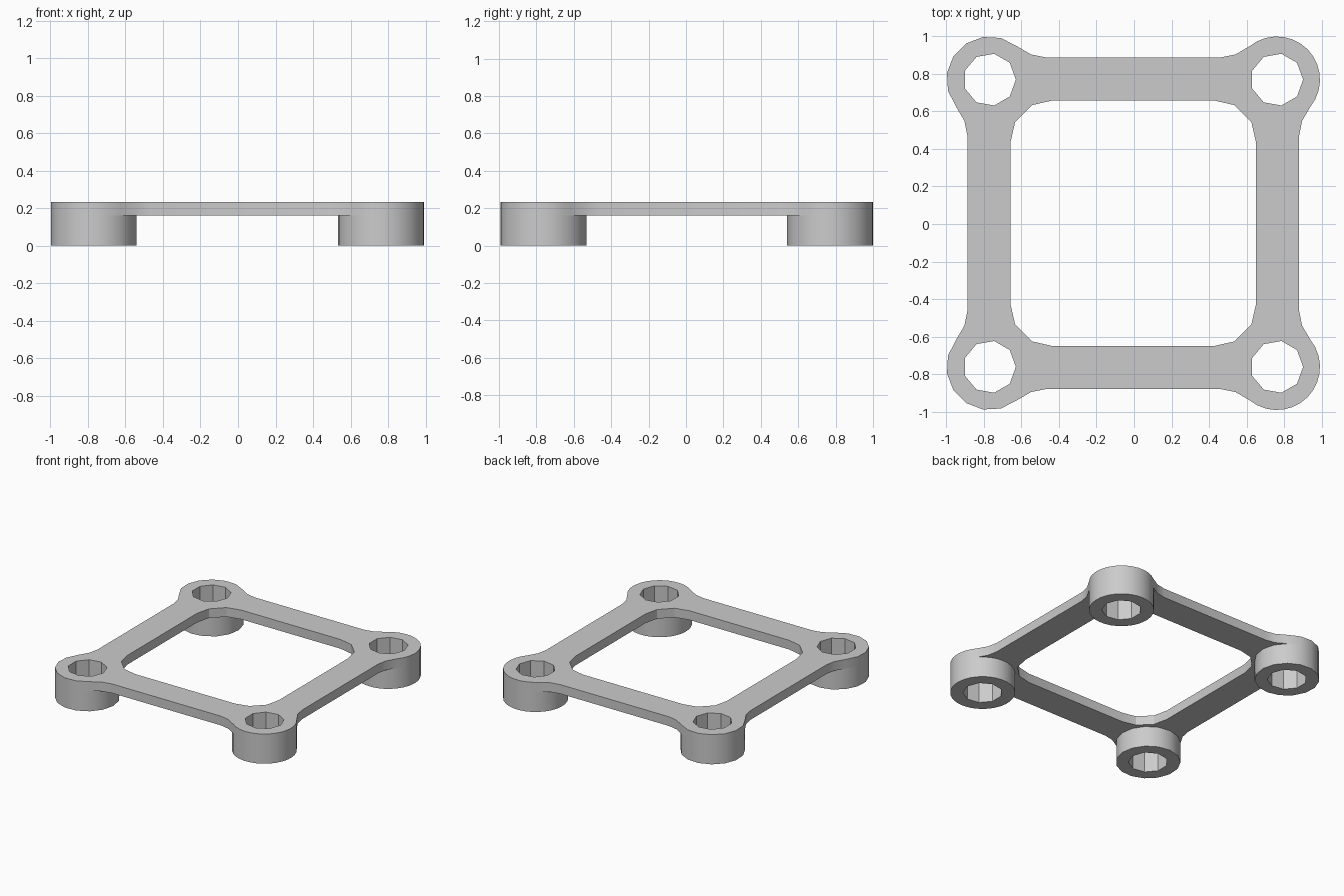
import bpy
from math import radians, cos, sin
from mathutils import Vector, Matrix

cube = bpy.data.objects.get("Cube")
if cube:
    bpy.data.objects.remove(cube)

CENTRE = Vector((-0.004, 0.004))
CORNER = 0.766      # boss centre distance along each axis
BOSS_R, HOLE_R = 0.23, 0.14
TOP, UNDER = 0.232, 0.16
ARC_START, ARC_SPAN = -39, 168

grey = bpy.data.materials.new("plain_grey")
grey.use_nodes = True
grey.diffuse_color = (0.6, 0.6, 0.6, 1)
grey.node_tree.nodes["Principled BSDF"].inputs["Base Color"].default_value = (0.6, 0.6, 0.6, 1)


def circle(centre, radius, start, step, count):
    return [centre + radius * Vector((cos(a), sin(a)))
            for a in (radians(start + step * i) for i in range(count))]


def quarter(q):
    """Rotation into a quadrant, its boss centre, and its facet angle."""
    turn = Matrix.Rotation(radians(90 * q), 2)
    centre = turn @ Vector((CORNER, CORNER)) + CENTRE
    return turn, centre, (24 if q in (1, 2) else 12)


def hole(q):
    return circle(quarter(q)[1], HOLE_R, 0, 40, 9)


def slab(name, loops, bottom, top):
    """Extrude closed loops into a solid, inner loops becoming openings."""
    curve = bpy.data.curves.new(name, "CURVE")
    curve.dimensions = "2D"
    curve.fill_mode = "BOTH"
    curve.extrude = (top - bottom) / 2
    for loop in loops:
        spline = curve.splines.new("POLY")
        spline.points.add(len(loop) - 1)
        for point, p in zip(spline.points, loop):
            point.co = (p.x, p.y, 0, 1)
        spline.use_cyclic_u = True
    curve.materials.append(grey)
    obj = bpy.data.objects.new(name, curve)
    obj.location.z = (top + bottom) / 2
    bpy.context.collection.objects.link(obj)
    bpy.ops.object.select_all(action="DESELECT")
    obj.select_set(True)
    bpy.context.view_layer.objects.active = obj
    bpy.ops.object.convert(target="MESH")
    bpy.ops.object.shade_smooth_by_angle(angle=radians(28))


# Frame plate: flared outer edge, rounded window, four bolt holes
flare = [Vector(p) for p in ((0.885, 0.47), (0.9, 0.545))]
window_corner = [Vector(p) for p in ((0.655, 0.43), (0.63, 0.54), (0.54, 0.63), (0.43, 0.655))]
outer, window = [], []
for q in range(4):
    turn, centre, step = quarter(q)
    outer += [turn @ p + CENTRE for p in flare]
    outer += circle(centre, BOSS_R, ARC_START + 90 * q, step, ARC_SPAN // step + 1)
    outer += [turn @ p.yx + CENTRE for p in reversed(flare)]
    window += [turn @ p + CENTRE for p in window_corner]
slab("frame_plate", [outer, window] + [hole(q) for q in range(4)], UNDER, TOP)

# Hollow standoff posts beneath the corners
for q, name in enumerate(("back_left", "back_right", "front_right", "front_left")):
    _, centre, step = quarter(q)
    rim = circle(centre, BOSS_R, ARC_START + 90 * q, step, 360 // step)
    slab(name + "_post", [rim, hole(q)], 0, UNDER)
